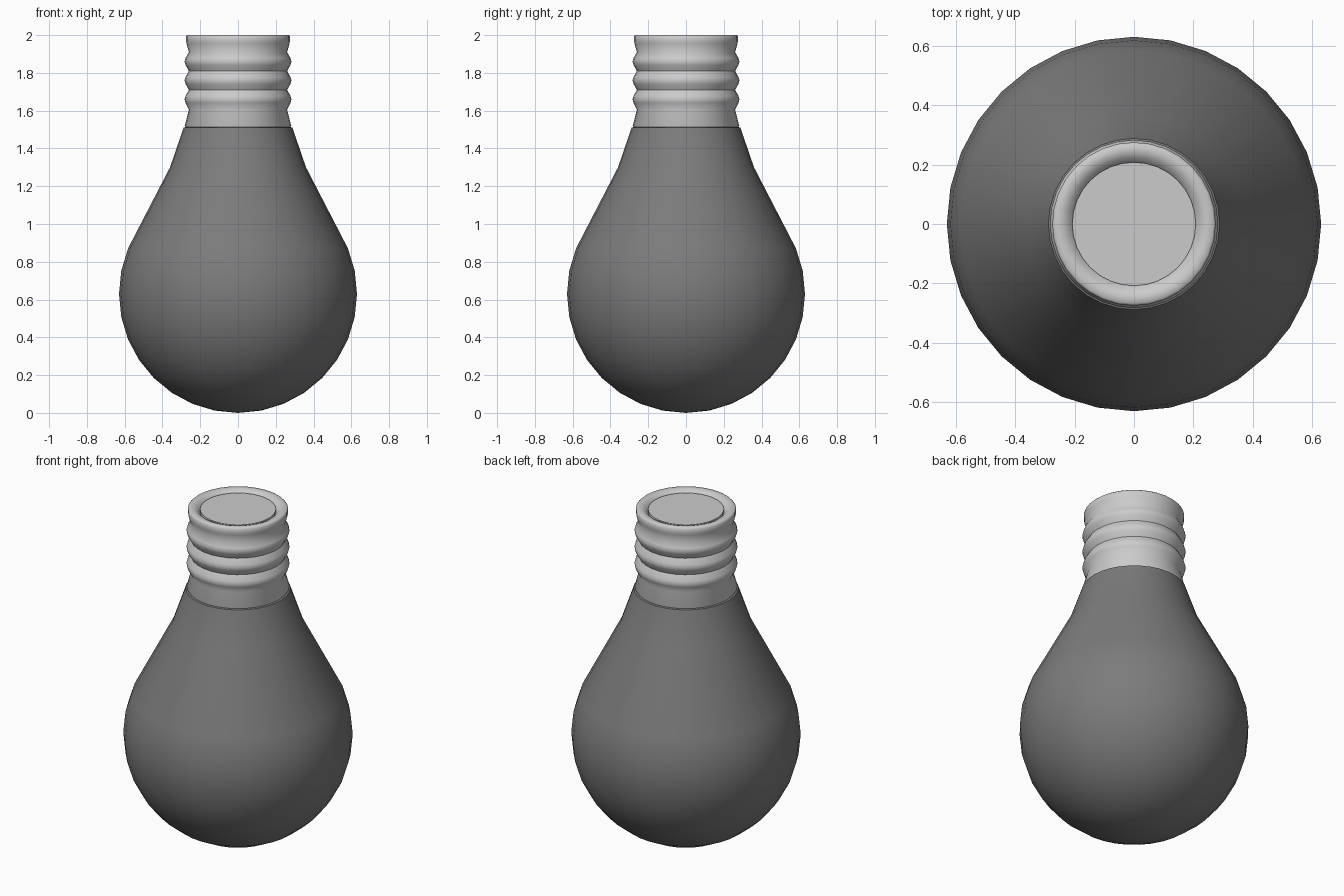
import bpy, bmesh
from math import sin, cos, tau, radians

if "Cube" in bpy.data.objects:
    bpy.data.objects.remove(bpy.data.objects["Cube"])

SEGMENTS = 32


def lathe(name, profile, colour=None):
    """Revolve (radius, z) points around z; radius 0 becomes a pole."""
    bm = bmesh.new()
    rings = []
    for r, z in profile:
        if r == 0:
            rings.append([bm.verts.new((0, 0, z))] * SEGMENTS)
        else:
            rings.append([bm.verts.new((r * cos(tau * i / SEGMENTS), r * sin(tau * i / SEGMENTS), z))
                          for i in range(SEGMENTS)])
    for a, b in zip(rings, rings[1:]):
        for i in range(SEGMENTS):
            j = (i + 1) % SEGMENTS
            bm.faces.new(list(dict.fromkeys((a[i], a[j], b[j], b[i]))))
    bmesh.ops.recalc_face_normals(bm, faces=bm.faces)
    mesh = bpy.data.meshes.new(name)
    bm.to_mesh(mesh)
    bm.free()
    obj = bpy.data.objects.new(name, mesh)
    bpy.context.collection.objects.link(obj)
    if colour:
        mat = bpy.data.materials.new(name)
        mat.diffuse_color = colour
        mat.use_nodes = True
        mat.node_tree.nodes["Principled BSDF"].inputs["Base Color"].default_value = mat.diffuse_color
        mesh.materials.append(mat)
    bpy.ops.object.select_all(action='DESELECT')
    obj.select_set(True)
    bpy.context.view_layer.objects.active = obj
    bpy.ops.object.shade_smooth_by_angle(angle=radians(50))
    return obj


# Glass bulb: sphere below, straight shoulder and neck above
R = 0.63
glass = [(0, 0)]
glass += [(R * sin(radians(11.25 * k)), R - R * cos(radians(11.25 * k))) for k in range(1, 11)]
glass += [(0.36, 1.30), (0.288, 1.51), (0.27, 1.515)]
lathe("glass_bulb", glass, (0.2, 0.2, 0.2, 1))

# Screw base: flared skirt, threads, rolled rim
base = [(0.27, 1.50), (0.282, 1.52), (0.26, 1.605)]
for k in range(3):
    z = 1.66 + 0.1 * k
    base += [(0.278, z - 0.018), (0.283, z), (0.278, z + 0.018), (0.26, z + 0.05)]
base += [(0.273, 1.955), (0.275, 1.97), (0.275, 1.993), (0.268, 2.0), (0.245, 2.0),
         (0.225, 1.992), (0.208, 1.97)]
lathe("screw_base", base)

# End contact plate
lathe("contact_plate", [(0.208, 1.96), (0.208, 1.988), (0, 1.988)])
